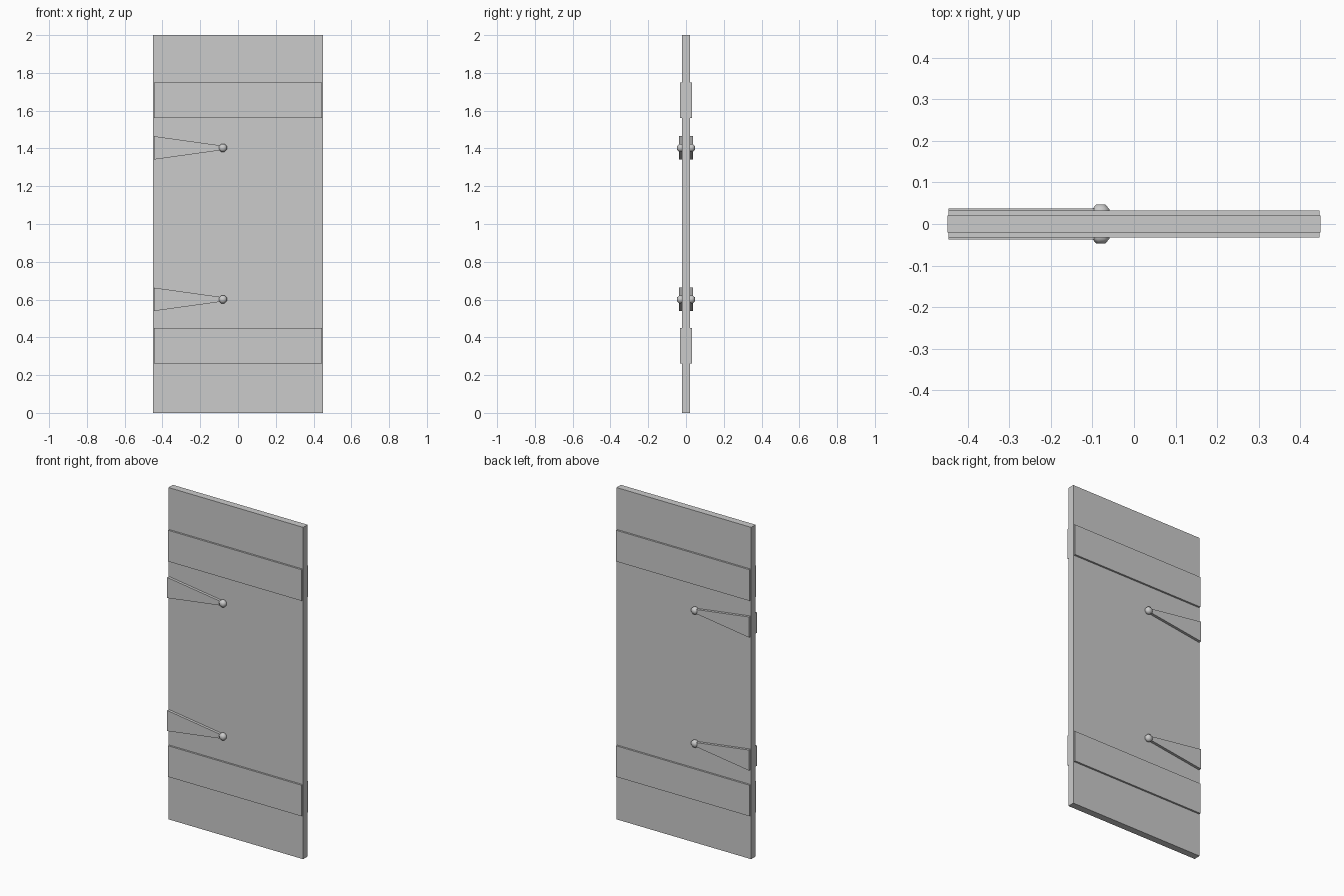
import bpy, bmesh
from mathutils import Matrix

if "Cube" in bpy.data.objects:
    bpy.data.objects.remove(bpy.data.objects["Cube"])


def box(name, x, y, z0, z1):
    """Box centred on x and y, spanning z0 to z1."""
    bm = bmesh.new()
    bmesh.ops.create_cube(bm, size=1)
    bmesh.ops.scale(bm, vec=(2 * x, 2 * y, z1 - z0), verts=bm.verts)
    bmesh.ops.translate(bm, vec=(0, 0, (z0 + z1) / 2), verts=bm.verts)
    return finish(name, bm)


def finish(name, bm):
    bmesh.ops.recalc_face_normals(bm, faces=bm.faces)
    me = bpy.data.meshes.new(name)
    bm.to_mesh(me)
    bm.free()
    ob = bpy.data.objects.new(name, me)
    bpy.context.collection.objects.link(ob)
    return ob


def hinge_strap(name, z, y):
    """Tapered plate running through the door so it shows on both faces."""
    bm = bmesh.new()
    profile = [(-0.446, -0.062), (-0.08, -0.011), (-0.08, 0.011), (-0.446, 0.062)]
    face = bm.faces.new([bm.verts.new((px, -y, z + pz)) for px, pz in profile])
    ext = bmesh.ops.extrude_face_region(bm, geom=[face])
    verts = [g for g in ext["geom"] if isinstance(g, bmesh.types.BMVert)]
    bmesh.ops.translate(bm, vec=(0, 2 * y, 0), verts=verts)
    return finish(name, bm)


def rivet(name, z, side):
    """Low domed stud lathed from a short profile, facing front or back."""
    bm = bmesh.new()
    rings = [(0.020, 0.015), (0.0225, 0.027), (0.0225, 0.036), (0.012, 0.0465)]
    loops = []
    for r, y in rings:
        c = bmesh.ops.create_circle(
            bm, segments=8, radius=r,
            matrix=Matrix.Translation((-0.08, side * y, z))
            @ Matrix.Rotation(1.5707963, 4, 'X') @ Matrix.Rotation(0.3927, 4, 'Z'))
        loops.append(c["verts"])
    for a, b in zip(loops, loops[1:]):
        for i in range(8):
            j = (i + 1) % 8
            bm.faces.new((a[i], a[j], b[j], b[i]))
    bm.faces.new(loops[0])
    bm.faces.new(loops[-1])
    ob = finish(name, bm)
    for p in ob.data.polygons:
        p.use_smooth = True


# Main door panel
box("door_panel", 0.449, 0.021, 0, 2)

# Cross battens, proud of both faces
box("lower_batten", 0.446, 0.032, 0.262, 0.449)
box("upper_batten", 0.446, 0.032, 1.56, 1.748)

# Hinge straps with a rivet on each face
for label, z in (("lower", 0.601), ("upper", 1.403)):
    hinge_strap(label + "_hinge_strap", z, 0.037)
    rivet(label + "_front_rivet", z, -1)
    rivet(label + "_back_rivet", z, 1)
